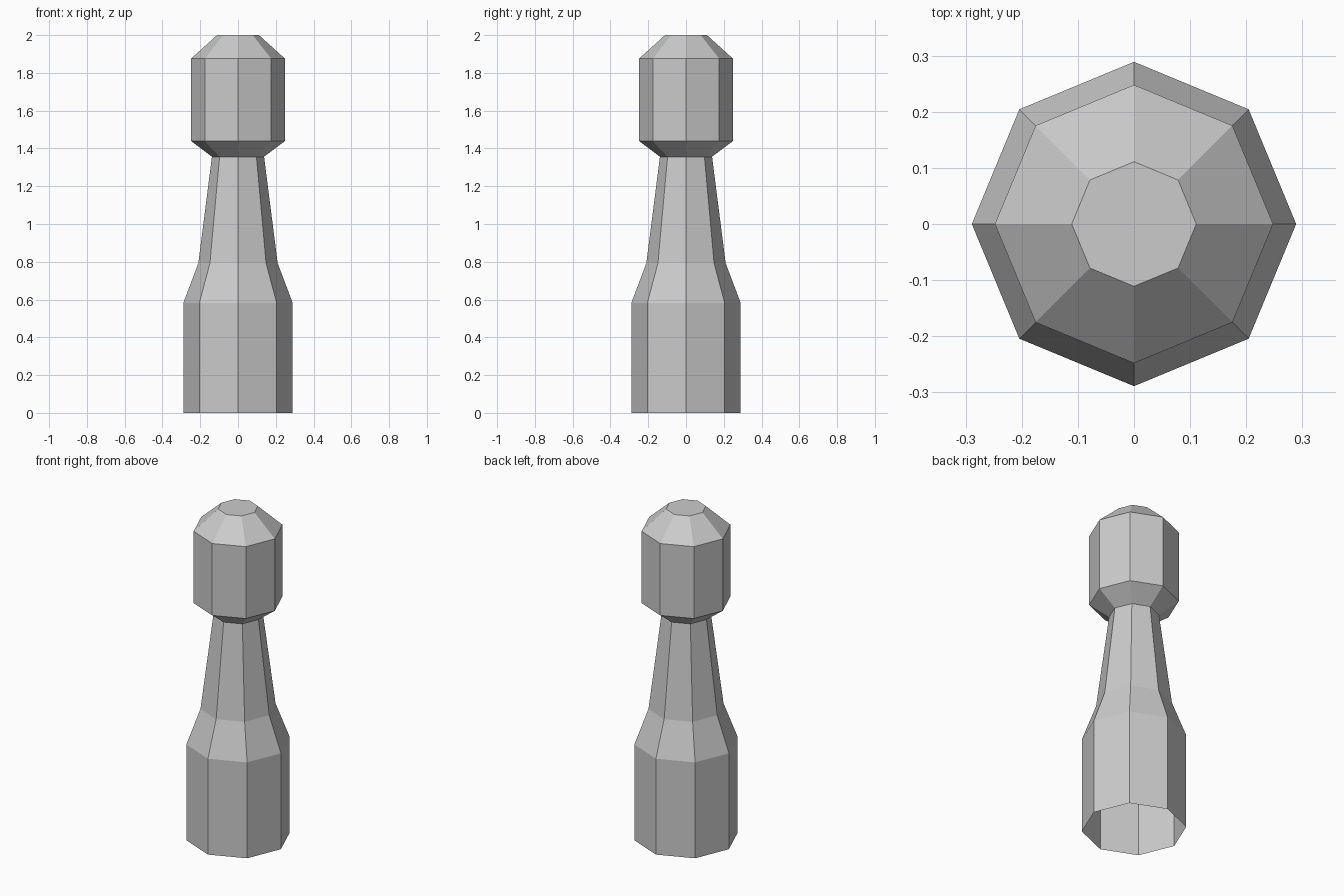
import bpy, bmesh
from math import cos, sin, tau

if "Cube" in bpy.data.objects:
    bpy.data.objects.remove(bpy.data.objects["Cube"])

SIDES = 8


def lathe(name, profile, cap_top=False):
    """Flat-shaded octagonal shell from (radius, height) points, bottom to top."""
    bm = bmesh.new()
    rings = [[bm.verts.new((r * cos(tau * i / SIDES), r * sin(tau * i / SIDES), z))
              for i in range(SIDES)] for r, z in profile]
    for low, high in zip(rings, rings[1:]):
        for i in range(SIDES):
            j = (i + 1) % SIDES
            bm.faces.new((low[i], low[j], high[j], high[i]))
    if cap_top:
        bm.faces.new(rings[-1])
    mesh = bpy.data.meshes.new(name)
    bm.to_mesh(mesh)
    bm.free()
    obj = bpy.data.objects.new(name, mesh)
    bpy.context.collection.objects.link(obj)
    return obj


# Base, shoulder and tapering neck, open underneath
lathe("body", [(0.289, 0), (0.289, 0.583), (0.21, 0.793), (0.138, 1.356)])

# Head with chamfered underside and flat crown
lathe("head", [(0.138, 1.356), (0.248, 1.439), (0.248, 1.876), (0.111, 2.0)], cap_top=True)
